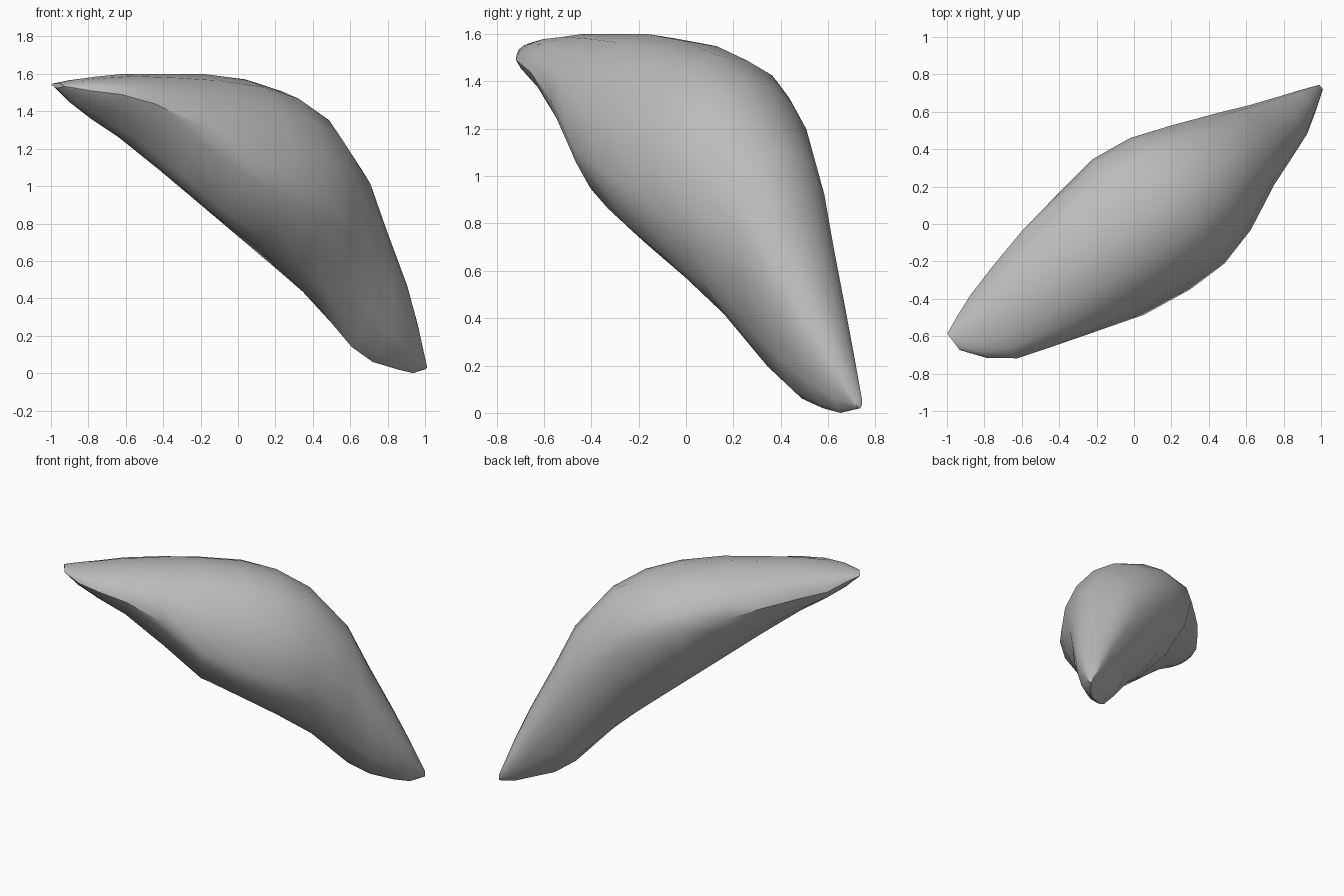
import bpy, bmesh, math
from mathutils import Vector

cube = bpy.data.objects.get("Cube")
if cube:
    bpy.data.objects.remove(cube, do_unlink=True)

# Matte grey surface
grey = bpy.data.materials.new("plain_grey")
grey.use_nodes = True
colour = (0.5, 0.5, 0.5, 1.0)
grey.diffuse_color = colour
grey.node_tree.nodes["Principled BSDF"].inputs["Base Color"].default_value = colour

# The body runs diagonally: ALONG is its length, ACROSS points to its back edge
ALONG = Vector((0.8, 0.6, 0.0))
ACROSS = Vector((-0.6, 0.8, 0.0))
UP = Vector((0.0, 0.0, 1.0))
RING_SIDES = 16

# Each station: distance along, then (across, height) of back edge, crest, front edge, keel
STATIONS = [
    (-1.15, (.13, 1.545), (.08, 1.55), (.02, 1.535), (.08, 1.525)),
    (-1.06, (.17, 1.52), (.04, 1.57), (-.1, 1.51), (.06, 1.44)),
    (-.93, (.22, 1.47), (.03, 1.585), (-.2, 1.49), (.03, 1.35)),
    (-.75, (.27, 1.45), (.02, 1.6), (-.26, 1.44), (0, 1.24)),
    (-.5, (.33, 1.41), (0, 1.6), (-.34, 1.32), (-.08, 1.04)),
    (-.25, (.37, 1.35), (-.02, 1.6), (-.42, 1.13), (-.16, .83)),
    (.03, (.41, 1.29), (-.03, 1.57), (-.46, 1.02), (-.12, .68)),
    (.26, (.38, 1.22), (-.03, 1.51), (-.46, .95), (-.07, .53)),
    (.48, (.3, 1.08), (-.03, 1.39), (-.4, .9), (-.05, .37)),
    (.73, (.2, .8), (-.03, 1.12), (-.28, .75), (-.04, .14)),
    (.87, (.14, .62), (-.04, .83), (-.23, .55), (-.04, .06)),
    (1.03, (.08, .38), (-.05, .52), (-.17, .34), (-.05, .02)),
    (1.14, (.04, .2), (-.04, .29), (-.1, .18), (-.04, 0)),
    (1.24, (0, .05), (-.01, .06), (-.03, .03), (-.01, .02)),
]


def arc(side, pole, steps, power):
    """Rounded quarter leaving the side upright and meeting the pole level."""
    points = []
    for i in range(steps):
        angle = i / steps * math.pi / 2
        a = math.cos(angle) ** power
        b = math.sin(angle) ** power
        points.append((pole[0] + (side[0] - pole[0]) * a,
                       side[1] + (pole[1] - side[1]) * b))
    return points


def back_arc(pole, side, steps, power):
    """The same quarter travelled from pole to side."""
    points = []
    for i in range(steps):
        angle = (1 - i / steps) * math.pi / 2
        a = math.cos(angle) ** power
        b = math.sin(angle) ** power
        points.append((pole[0] + (side[0] - pole[0]) * a,
                       side[1] + (pole[1] - side[1]) * b))
    return points


def section(back, crest, front, keel, belly):
    n = RING_SIDES // 4
    return (arc(back, crest, n, 1) + back_arc(crest, front, n, 1)
            + arc(front, keel, n, belly) + back_arc(keel, back, n, belly))


# Loft the body; the belly is flatter towards the high end
bm = bmesh.new()
rings = []
for along, back, crest, front, keel in STATIONS:
    belly = 1.45 if along < -.1 else 1.2
    rings.append([bm.verts.new(ALONG * along + ACROSS * w + UP * h)
                  for w, h in section(back, crest, front, keel, belly)])

for ring, following in zip(rings, rings[1:]):
    for i in range(RING_SIDES):
        j = (i + 1) % RING_SIDES
        bm.faces.new((ring[i], ring[j], following[j], following[i]))
bm.faces.new(rings[0])
bm.faces.new(rings[-1])
bmesh.ops.recalc_face_normals(bm, faces=bm.faces[:])

mesh = bpy.data.meshes.new("body")
bm.to_mesh(mesh)
bm.free()
mesh.materials.append(grey)
body = bpy.data.objects.new("body", mesh)
bpy.context.collection.objects.link(body)

# Soft shading with the sharper rims kept
bpy.ops.object.select_all(action='DESELECT')
body.select_set(True)
bpy.context.view_layer.objects.active = body
bpy.ops.object.shade_smooth_by_angle(angle=math.radians(40))
